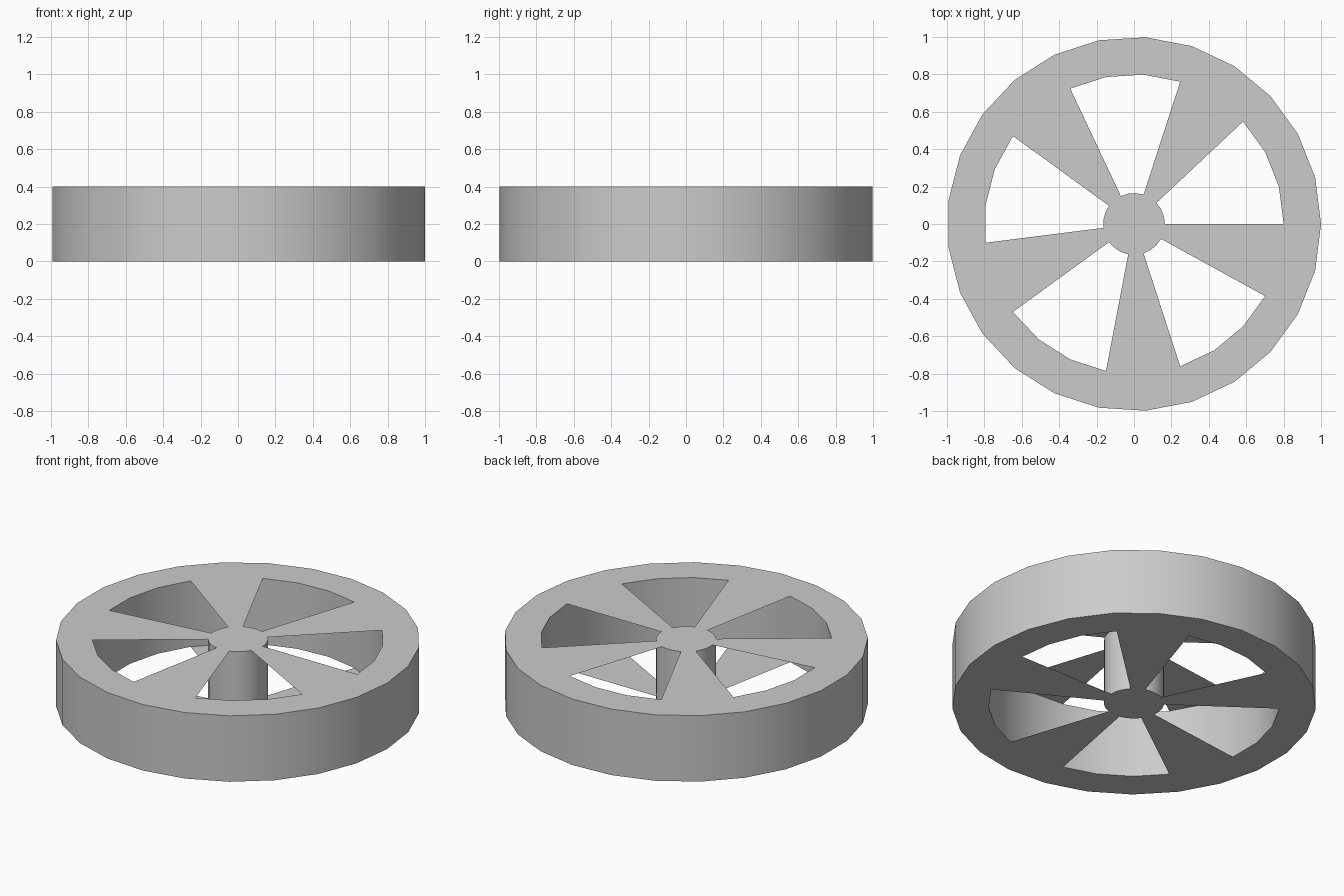
import bpy
import bmesh
from math import cos, sin, tau, radians

SIDES = 25          # facets around the wheel
SPOKES = 5          # each spoke spans 2 facets, each opening 3
HEIGHT = 0.4
OUTER, INNER, HUB = 1.0, 0.8, 0.165

cube = bpy.data.objects.get("Cube")
if cube:
    bpy.data.objects.remove(cube, do_unlink=True)

GREY = (0.6, 0.6, 0.6, 1.0)
grey = bpy.data.materials.new("plain_grey")
grey.use_nodes = True
grey.diffuse_color = GREY
grey.node_tree.nodes["Principled BSDF"].inputs["Base Color"].default_value = GREY


def point(radius, step, z):
    angle = tau * step / SIDES
    return (radius * cos(angle), radius * sin(angle), z)


def circle(bm, radius, z):
    return [bm.verts.new(point(radius, i, z)) for i in range(SIDES)]


def bridge(bm, a, b):
    """Join two rings with quads."""
    for i in range(SIDES):
        j = (i + 1) % SIDES
        bm.faces.new((a[i], a[j], b[j], b[i]))


def finish(bm, name):
    mesh = bpy.data.meshes.new(name)
    bm.to_mesh(mesh)
    bm.free()
    mesh.materials.append(grey)
    obj = bpy.data.objects.new(name, mesh)
    bpy.context.collection.objects.link(obj)
    bpy.ops.object.select_all(action="DESELECT")
    obj.select_set(True)
    bpy.context.view_layer.objects.active = obj
    bpy.ops.object.shade_smooth_by_angle(angle=radians(30))
    return obj


# Rim: a square-section band
bm = bmesh.new()
section = [(OUTER, 0), (OUTER, HEIGHT), (INNER, HEIGHT), (INNER, 0)]
rings = [circle(bm, r, z) for r, z in section]
for k in range(len(rings)):
    bridge(bm, rings[k], rings[(k + 1) % len(rings)])
bmesh.ops.recalc_face_normals(bm, faces=bm.faces)
finish(bm, "rim")

# Hub: a capped column
bm = bmesh.new()
low, high = circle(bm, HUB, 0), circle(bm, HUB, HEIGHT)
bridge(bm, low, high)
bm.faces.new(high)
bm.faces.new(low[::-1])
finish(bm, "hub")

# Spokes: thin flared sheets on the upper and lower faces
for name, z in (("upper_spokes", HEIGHT), ("lower_spokes", 0)):
    bm = bmesh.new()
    for k in range(SPOKES):
        start = k * SIDES // SPOKES + 3
        for i in (start, start + 1):
            corners = [point(HUB, i, z), point(INNER, i, z),
                       point(INNER, i + 1, z), point(HUB, i + 1, z)]
            if z == 0:
                corners.reverse()
            bm.faces.new([bm.verts.new(c) for c in corners])
    bmesh.ops.remove_doubles(bm, verts=bm.verts, dist=0.0001)
    finish(bm, name)
